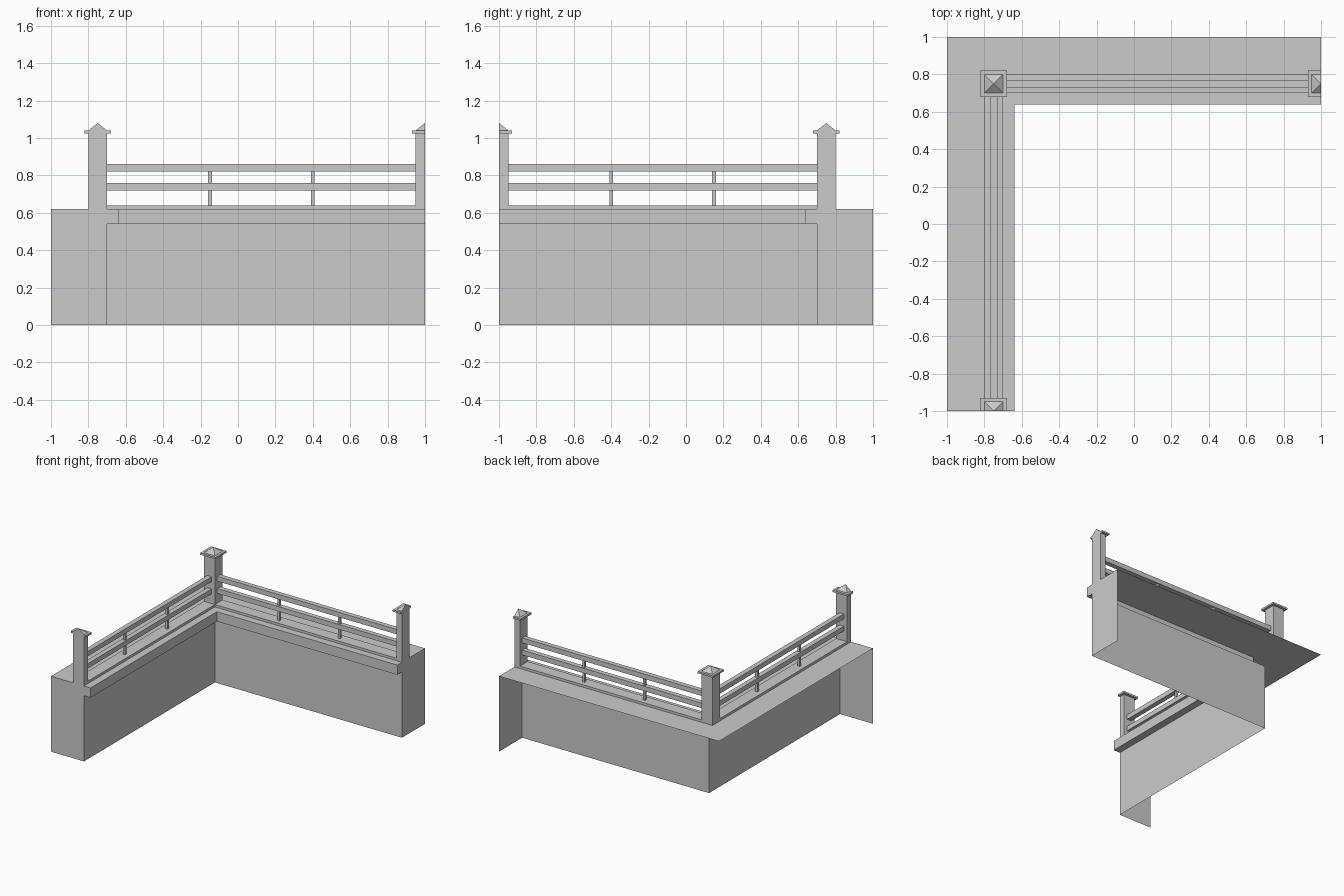
import bpy, bmesh

if "Cube" in bpy.data.objects:
    bpy.data.objects.remove(bpy.data.objects["Cube"])

def make(name, bm):
    me = bpy.data.meshes.new(name)
    bm.to_mesh(me)
    bm.free()
    ob = bpy.data.objects.new(name, me)
    bpy.context.collection.objects.link(ob)
    return ob

def along_x(x, y, z):
    return (x, y, z)

def along_y(x, y, z):
    # the second arm is the first one reflected over the corner diagonal
    return (-y, -x, z)

def add_box(bm, x, y, z, place):
    v = [bm.verts.new(place(a, b, c)) for c in z for b in y for a in x]
    for f in ((0, 2, 3, 1), (4, 5, 7, 6), (0, 1, 5, 4),
              (2, 6, 7, 3), (0, 4, 6, 2), (1, 3, 7, 5)):
        bm.faces.new([v[i] for i in f])

def add_pyramid(bm, x, y, z, apex, place):
    base = [bm.verts.new(place(a, b, z))
            for a, b in ((x[0], y[0]), (x[1], y[0]), (x[1], y[1]), (x[0], y[1]))]
    tip = bm.verts.new(place(*apex))
    bm.faces.new(base)
    for i in range(4):
        bm.faces.new((base[i], base[(i + 1) % 4], tip))

def solid(name, bm):
    bmesh.ops.recalc_face_normals(bm, faces=bm.faces)
    return make(name, bm)

def box(name, x, y, z, place):
    bm = bmesh.new()
    add_box(bm, x, y, z, place)
    return solid(name, bm)

def post(name, cx, place):
    # square post, cap plate and pyramid, cut off at the edge of the piece
    cy = 0.75
    span = lambda h: ((cx - h, min(cx + h, 1.0)), (cy - h, cy + h))
    bm = bmesh.new()
    add_box(bm, *span(0.05), (0.62, 1.025), place)
    add_box(bm, *span(0.07), (1.025, 1.04), place)
    add_pyramid(bm, *span(0.05), 1.04, (cx, cy, 1.08), place)
    return solid(name, bm)

# L-shaped balcony base: open shell (no back, no bottom) with a front lip
profile = [(1.0, 0.62), (0.64, 0.62), (0.64, 0.54), (0.70, 0.54), (0.70, 0.0)]
bm = bmesh.new()
end_y = [bm.verts.new((-d, -1, z)) for d, z in profile]
corner = [bm.verts.new((-d, d, z)) for d, z in profile]
end_x = [bm.verts.new((1, d, z)) for d, z in profile]
for a, b in ((end_y, corner), (corner, end_x)):
    for i in range(len(profile) - 1):
        bm.faces.new((a[i], a[i + 1], b[i + 1], b[i]))
bm.faces.new(end_x + [bm.verts.new((1, 1, 0))])
bm.faces.new([bm.verts.new((-1, -1, 0))] + end_y[::-1])
make("balcony_base", bm)

# Posts
post("corner_post", -0.75, along_x)
post("end_post_x", 1.0, along_x)
post("end_post_y", 1.0, along_y)

# Railings on both arms
for arm, place in (("x", along_x), ("y", along_y)):
    run = (-0.70, 0.95)
    box("bottom_sill_" + arm, run, (0.70, 0.80), (0.62, 0.64), place)
    box("middle_rail_" + arm, run, (0.73, 0.77), (0.72, 0.76), place)
    box("top_rail_" + arm, run, (0.73, 0.77), (0.82, 0.86), place)
    for i, cx in enumerate((-0.15, 0.40)):
        for part, z in (("lower", (0.64, 0.72)), ("upper", (0.76, 0.82))):
            box(f"{part}_baluster_{arm}_{i + 1}", (cx - 0.01, cx + 0.01),
                (0.74, 0.76), z, place)
